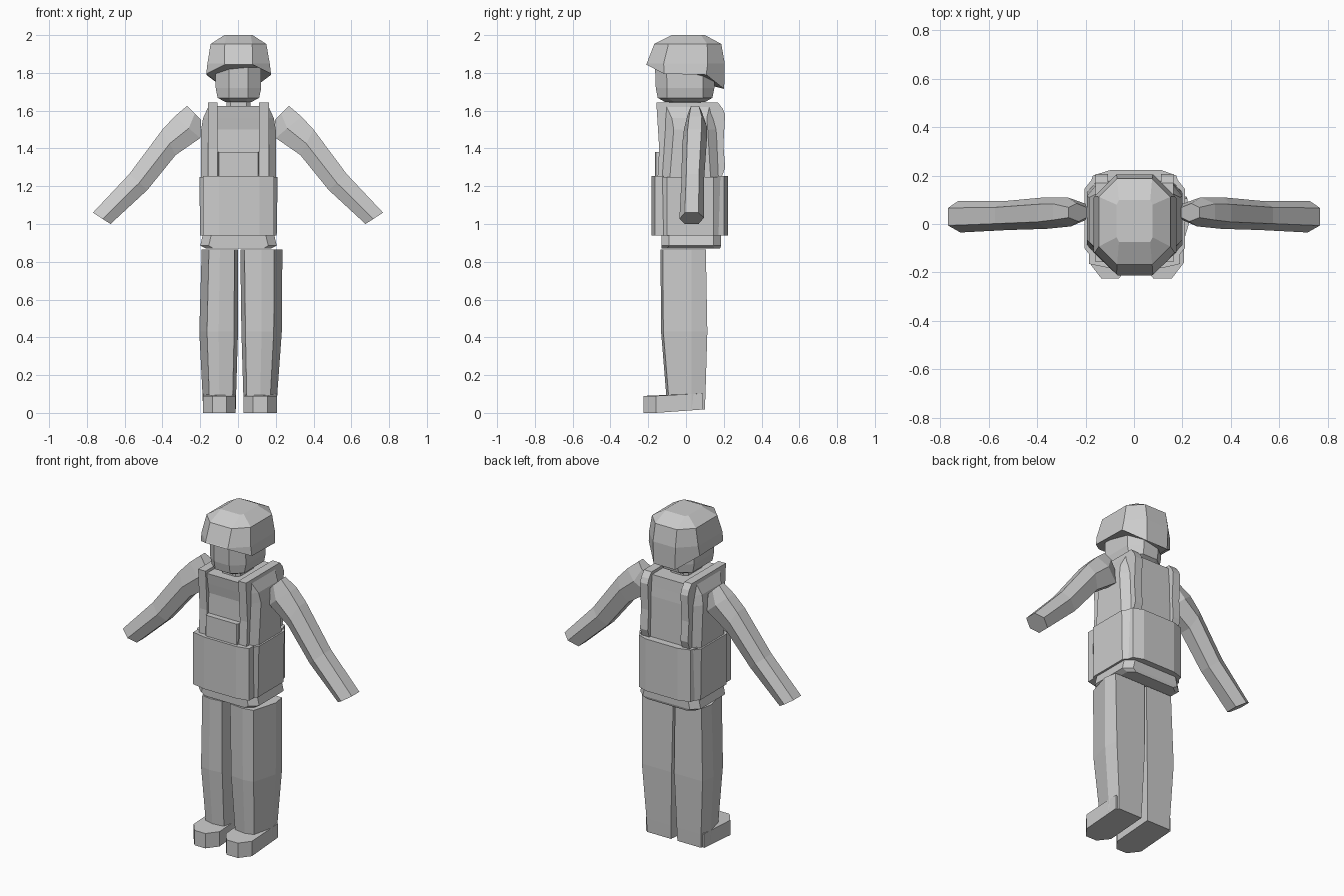
import bpy, bmesh


def loft(name, rings):
    """Skin a list of equal-length point rings and cap both ends."""
    bm = bmesh.new()
    vs = [[bm.verts.new(p) for p in r] for r in rings]
    n = len(vs[0])
    for a, b in zip(vs, vs[1:]):
        for i in range(n):
            j = (i + 1) % n
            bm.faces.new((a[i], a[j], b[j], b[i]))
    bm.faces.new(vs[0])
    bm.faces.new(vs[-1])
    bmesh.ops.recalc_face_normals(bm, faces=bm.faces)
    me = bpy.data.meshes.new(name)
    bm.to_mesh(me)
    bm.free()
    ob = bpy.data.objects.new(name, me)
    bpy.context.collection.objects.link(ob)
    return ob


def octa(z, x0, x1, y0, y1, cx, cy):
    """Rectangle with cut corners at height z."""
    pts = [(x0 + cx, y0), (x1 - cx, y0), (x1, y0 + cy), (x1, y1 - cy),
           (x1 - cx, y1), (x0 + cx, y1), (x0, y1 - cy), (x0, y0 + cy)]
    return [(x, y, z) for x, y in pts]


def stack(name, *rows):
    return loft(name, [octa(*r) for r in rows])


# Torso
stack("torso",
      (0.87, -0.17, 0.175, -0.13, 0.18, 0.04, 0.03),
      (0.885, -0.2, 0.205, -0.13, 0.185, 0.045, 0.04),
      (0.95, -0.185, 0.19, -0.13, 0.185, 0.045, 0.04),
      (1.25, -0.195, 0.2, -0.135, 0.18, 0.045, 0.05),
      (1.5, -0.195, 0.2, -0.125, 0.175, 0.05, 0.06),
      (1.56, -0.185, 0.19, -0.135, 0.17, 0.05, 0.06),
      (1.625, -0.155, 0.16, -0.145, 0.165, 0.04, 0.04))

# Waist band with front and back pouches
stack("waist_band",
      (0.94, -0.2, 0.205, -0.15, 0.195, 0.04, 0.05),
      (1.25, -0.205, 0.21, -0.15, 0.195, 0.04, 0.05))
loft("front_pouch", [[(x, y, z) for x, y in
     ((-0.185, -0.12), (-0.185, -0.165), (-0.1, -0.182), (0.115, -0.182), (0.19, -0.165), (0.19, -0.12))]
     for z in (0.94, 1.255)])
loft("back_pouch", [[(x, y, z) for x, y in
     ((-0.185, 0.15), (-0.17, 0.2), (-0.1, 0.222), (0.115, 0.222), (0.175, 0.2), (0.19, 0.15))]
     for z in (0.94, 1.255)])
stack("chest_pocket",
      (1.24, -0.105, 0.11, -0.165, -0.12, 0.005, 0.005),
      (1.38, -0.105, 0.11, -0.163, -0.12, 0.005, 0.005))

# Shoulder straps: one side profile extruded in x
strap = [(-0.15, 1.25), (-0.142, 1.4), (-0.157, 1.642), (0.17, 1.642),
         (0.195, 1.61), (0.207, 1.58), (0.198, 1.42), (0.207, 1.3), (0.19, 1.25)]
for side, x0, x1 in (("left", -0.158, -0.108), ("right", 0.112, 0.163)):
    loft("strap_" + side, [[(x, y, z) for y, z in strap] for x in (x0, x1)])

# Neck and head
stack("neck", (1.6, -0.06, 0.065, -0.09, 0.08, 0.02, 0.02),
      (1.67, -0.06, 0.065, -0.09, 0.08, 0.02, 0.02))
stack("head",
      (1.645, -0.065, 0.07, -0.11, 0.1, 0.03, 0.05),
      (1.668, -0.108, 0.112, -0.15, 0.14, 0.06, 0.05),
      (1.72, -0.118, 0.123, -0.16, 0.15, 0.07, 0.06),
      (1.86, -0.118, 0.123, -0.165, 0.15, 0.07, 0.06))

# Helmet: brim rises at the front and drops at the nape
brim = octa(0, -0.168, 0.175, -0.212, 0.202, 0.1, 0.095)
heights = (1.845, 1.845, 1.795, 1.79, 1.715, 1.715, 1.79, 1.795)
loft("helmet", [
    [(x, y, z) for (x, y, _), z in zip(brim, heights)],
    octa(1.85, -0.162, 0.168, -0.208, 0.205, 0.09, 0.09),
    octa(1.953, -0.145, 0.15, -0.168, 0.187, 0.075, 0.075),
    octa(2.0, -0.072, 0.077, -0.075, 0.1, 0.01, 0.02)])

# Arms: each row gives top and bottom edge (x, z) and y range
arm = [(0.27, 1.625, 0.195, 1.55, 0.01, 0.085),
       (0.335, 1.57, 0.2, 1.455, -0.01, 0.11),
       (0.4, 1.5, 0.33, 1.365, -0.02, 0.11),
       (0.575, 1.265, 0.48, 1.18, -0.025, 0.095),
       (0.768, 1.06, 0.675, 1.0, -0.035, 0.095)]
for side, s in (("left", -1), ("right", 1)):
    rings = []
    for xt, zt, xb, zb, y0, y1 in arm:
        def at(t, y):
            return (s * (xt + (xb - xt) * t), y, zt + (zb - zt) * t)
        d = (y1 - y0) * 0.22
        rings.append([at(0, y0 + d), at(0, y1 - d), at(0.45, y1),
                      at(1, y1 - d), at(1, y0 + d), at(0.55, y0)])
    loft("arm_" + side, rings)

# Legs and boots: rows are z, inner x, outer x, front y, back y
legs = {"left": (-1, [(0.865, 0.0, 0.192, -0.135, 0.105), (0.43, 0.0, 0.205, -0.132, 0.113),
                      (0.1, 0.01, 0.188, -0.105, 0.103), (0.018, 0.012, 0.185, -0.1, 0.1)]),
        "right": (1, [(0.865, 0.012, 0.235, -0.135, 0.105), (0.43, 0.018, 0.232, -0.132, 0.113),
                      (0.1, 0.028, 0.208, -0.105, 0.103), (0.018, 0.03, 0.206, -0.1, 0.1)])}
for side, (s, rows) in legs.items():
    rings = []
    for z, a, b, f, k in rows:
        w = b - a
        rings.append([(s * x, y, z) for x, y in
                      ((a, k), (b - 0.015, k), (b, 0.03), (b - 0.2 * w, f + 0.012),
                       (b - 0.5 * w, f), (a + 0.1 * w, f + 0.01), (a, -0.03))])
    loft("leg_" + side, rings)
    a, b = rows[3][1:3]
    sole = [(a, 0.09), (b, 0.09), (b, -0.16), (b - 0.05, -0.225), (a + 0.05, -0.225), (a, -0.16)]
    loft("boot_" + side, [
        [(s * x, y, 0.018 if y > 0 else 0.0) for x, y in sole],
        [(s * x, y, 0.103 if y > 0 else 0.09) for x, y in sole]])
